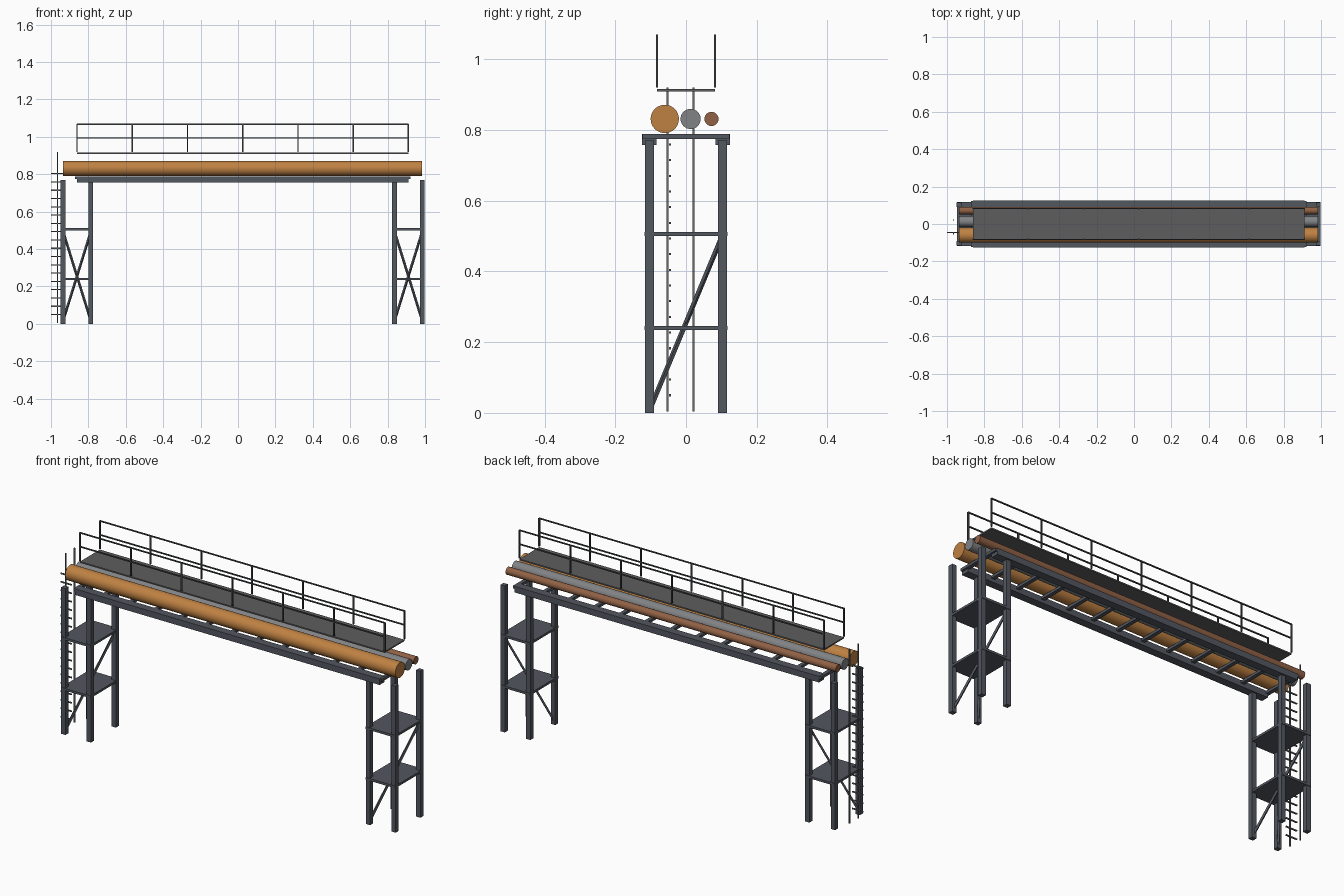
import bpy, bmesh, math
from mathutils import Vector, Matrix

if "Cube" in bpy.data.objects:
    bpy.data.objects.remove(bpy.data.objects["Cube"])


def mat(name, rgb):
    m = bpy.data.materials.new(name)
    m.diffuse_color = (*rgb, 1)
    m.use_nodes = True
    m.node_tree.nodes["Principled BSDF"].inputs["Base Color"].default_value = m.diffuse_color
    return m


STEEL = mat("dark_steel", (0.085, 0.095, 0.115))
DECK = mat("deck_grey", (0.11, 0.11, 0.11))
RAIL = mat("rail_dark", (0.06, 0.065, 0.07))
ORANGE = mat("orange_pipe", (0.52, 0.22, 0.055))
GREY = mat("grey_pipe", (0.22, 0.225, 0.235))
BROWN = mat("brown_pipe", (0.28, 0.12, 0.06))
LADDER = mat("ladder_grey", (0.14, 0.145, 0.15))


def box(bm, x0, x1, y0, y1, z0, z1):
    c = Vector(((x0 + x1) / 2, (y0 + y1) / 2, (z0 + z1) / 2))
    s = Matrix.Diagonal((x1 - x0, y1 - y0, z1 - z0, 1))
    bmesh.ops.create_cube(bm, size=1, matrix=Matrix.Translation(c) @ s)


def bar(bm, a, b, t):
    """Square bar of thickness t running from a to b."""
    a, b = Vector(a), Vector(b)
    d = b - a
    m = (Matrix.Translation((a + b) / 2) @ d.to_track_quat('Z', 'Y').to_matrix().to_4x4()
         @ Matrix.Diagonal((t, t, d.length, 1)))
    bmesh.ops.create_cube(bm, size=1, matrix=m)


def finish(bm, name, material):
    me = bpy.data.meshes.new(name)
    bm.to_mesh(me)
    bm.free()
    ob = bpy.data.objects.new(name, me)
    bpy.context.collection.objects.link(ob)
    me.materials.append(material)
    return ob


X0, X1 = -0.861, 0.911      # span between the tower centres
HX, HY = 0.0745, 0.103      # leg offsets inside a tower

# support towers: four legs, two plates, two crossing braces
for side, cx in (("left", X0), ("right", X1)):
    bm = bmesh.new()
    for sx in (-1, 1):
        for sy in (-1, 1):
            x, y = cx + sx * HX, sy * HY
            box(bm, x - 0.0125, x + 0.0125, y - 0.0125, y + 0.0125, 0, 0.77)
    finish(bm, side + "_tower_legs", STEEL)

    bm = bmesh.new()
    for z in (0.24, 0.506):
        box(bm, cx - 0.086, cx + 0.086, -0.118, 0.118, z - 0.006, z + 0.006)
    finish(bm, side + "_tower_plates", STEEL)

    bm = bmesh.new()
    for s in (-1, 1):
        bar(bm, (cx + s * HX, -0.1, 0.015), (cx - s * HX, 0.1, 0.495), 0.01)
    finish(bm, side + "_tower_braces", STEEL)

# bridge girders and the cross beams between them
bm = bmesh.new()
for s in (-1, 1):
    y = s * 0.104
    box(bm, X0, X1, y - 0.021, y + 0.021, 0.757, 0.789)
finish(bm, "girders", STEEL)

bm = bmesh.new()
for i in range(13):
    x = X0 + (X1 - X0) * i / 12
    box(bm, x - 0.01, x + 0.01, -0.123, 0.123, 0.774, 0.788)
finish(bm, "cross_beams", STEEL)

# three pipes lying along the bridge
for name, y, r, m in (("large_pipe", -0.06, 0.04, ORANGE),
                      ("medium_pipe", 0.013, 0.0285, GREY),
                      ("small_pipe", 0.072, 0.02, BROWN)):
    bpy.ops.mesh.primitive_cylinder_add(vertices=32, radius=r, depth=1.92,
                                        location=(0.025, y, 0.831),
                                        rotation=(0, math.pi / 2, 0))
    ob = bpy.context.object
    ob.name = name
    ob.data.materials.append(m)
    bpy.ops.object.shade_smooth_by_angle()

# walkway deck
bm = bmesh.new()
box(bm, X0, X1, -0.082, 0.082, 0.909, 0.916)
finish(bm, "walkway_deck", DECK)

# handrails: seven posts and two rails on each side
for side, y in (("front", -0.082), ("back", 0.082)):
    bm = bmesh.new()
    for i in range(7):
        x = X0 + (X1 - X0) * i / 6
        bar(bm, (x, y, 0.92), (x, y, 1.068), 0.007)
    for z in (0.994, 1.067):
        bar(bm, (X0, y, z), (X1, y, z), 0.006)
    finish(bm, side + "_handrail", RAIL)

# access ladder on the left tower
bm = bmesh.new()
for y in (-0.052, 0.021):
    bar(bm, (-0.965, y, 0.004), (-0.965, y, 0.92), 0.006)
finish(bm, "ladder_stringers", LADDER)

bm = bmesh.new()
for i in range(18):
    z = 0.05 + i * 0.0443
    bar(bm, (-1.0, -0.045, z), (-0.935, -0.045, z), 0.006)
finish(bm, "ladder_rungs", LADDER)
